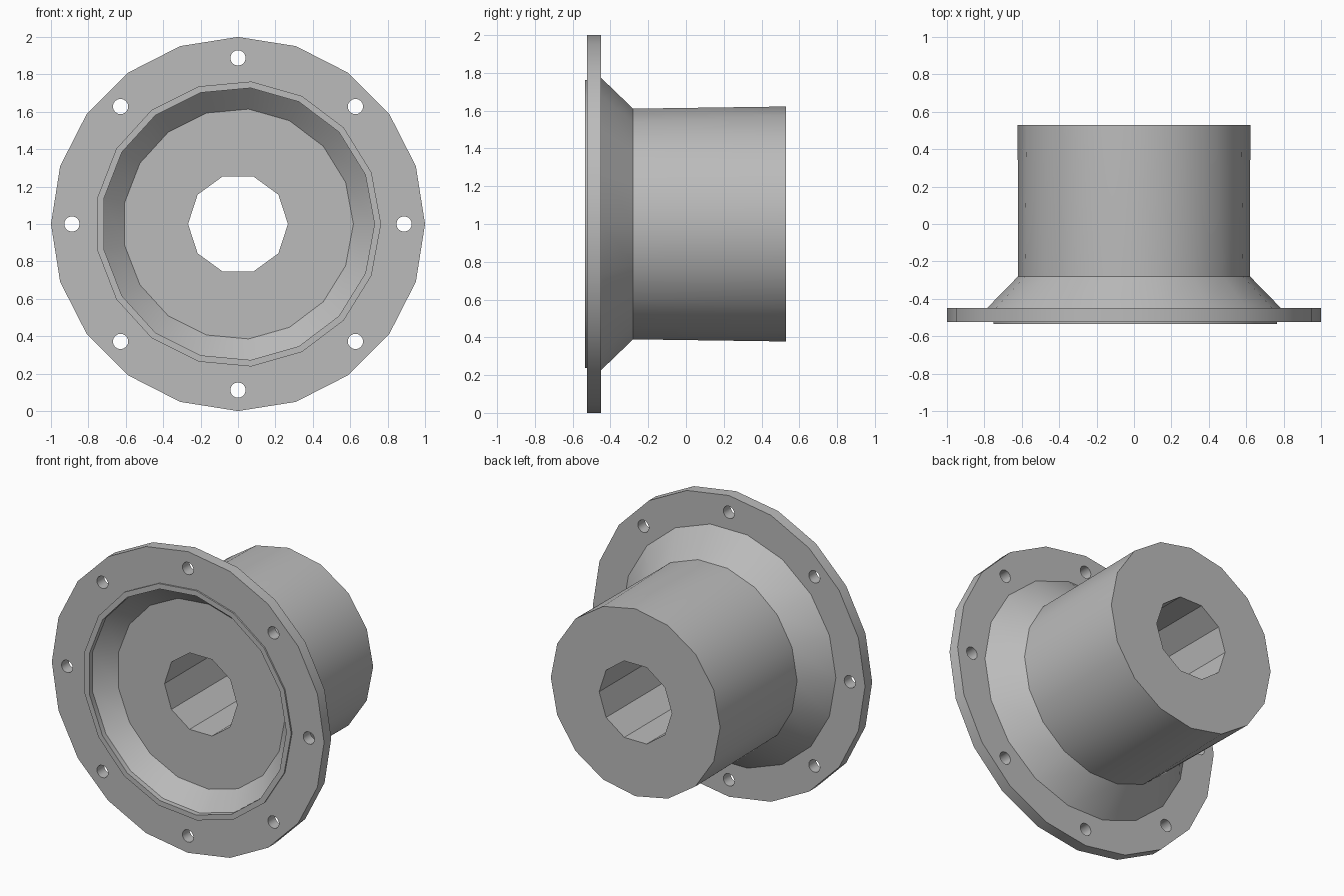
import bpy, bmesh, math
from mathutils import Matrix, Vector

cube = bpy.data.objects.get("Cube")
if cube:
    bpy.data.objects.remove(cube, do_unlink=True)

AXIS_Z = 1.0

steel = bpy.data.materials.new("plain_grey")
steel.use_nodes = True
GREY = (0.5, 0.5, 0.5, 1)
steel.diffuse_color = GREY
steel.node_tree.nodes["Principled BSDF"].inputs["Base Color"].default_value = GREY


def ring(bm, sides, radius, y):
    """Regular polygon around the y axis, first corner towards +x."""
    return [bm.verts.new((radius * math.cos(math.tau * i / sides), y,
                          AXIS_Z + radius * math.sin(math.tau * i / sides)))
            for i in range(sides)]


def join(bm, a, b):
    """Skin two rings, which may have different numbers of sides."""
    na, nb = len(a), len(b)
    if na == nb:
        for i in range(na):
            j = (i + 1) % na
            bm.faces.new((a[i], a[j], b[j], b[i]))
        return
    i = j = 0
    while i < na or j < nb:
        if j == nb or (i < na and (i + 1) / na <= (j + 1) / nb):
            bm.faces.new((a[i], a[(i + 1) % na], b[j % nb]))
            i += 1
        else:
            bm.faces.new((a[i % na], b[(j + 1) % nb], b[j]))
            j += 1


# Closed section of the hub: sides, radius, depth
section = [
    (10, 0.267, 0.53), (16, 0.622, 0.53),       # back face of barrel
    (18, 0.62, -0.28), (18, 0.786, -0.45),      # barrel side and cone
    (20, 1.0, -0.45), (20, 1.0, -0.525),        # flange
    (17, 0.765, -0.525), (17, 0.765, -0.535),   # raised lip
    (17, 0.73, -0.535), (17, 0.73, -0.50),      # lip inside
    (17, 0.617, -0.39), (10, 0.267, -0.39),     # recess and its floor
]
bm = bmesh.new()
rings = [ring(bm, *s) for s in section]
for k, r in enumerate(rings):
    join(bm, r, rings[(k + 1) % len(rings)])
bmesh.ops.recalc_face_normals(bm, faces=bm.faces)
# merge the triangles of the flat annular faces
flat = [e for e in bm.edges if len(e.link_faces) == 2
        and all(abs(f.normal.y) > 0.999 for f in e.link_faces)]
bmesh.ops.join_triangles(bm, faces=list({f for e in flat for f in e.link_faces}),
                         angle_face_threshold=0.01, angle_shape_threshold=3.1)
mesh = bpy.data.meshes.new("flanged_hub")
bm.to_mesh(mesh)
bm.free()
mesh.materials.append(steel)
hub = bpy.data.objects.new("flanged_hub", mesh)
bpy.context.collection.objects.link(hub)

# Bolt holes through the flange
bm = bmesh.new()
for i in range(8):
    a = math.tau * i / 8
    place = Matrix.Translation(Vector((0.888 * math.cos(a), -0.49,
                                       AXIS_Z + 0.888 * math.sin(a))))
    bmesh.ops.create_cone(bm, cap_ends=True, segments=16, radius1=0.041, radius2=0.041,
                          depth=0.3, matrix=place @ Matrix.Rotation(math.pi / 2, 4, 'X'))
cut_mesh = bpy.data.meshes.new("bolt_hole_cutter")
bm.to_mesh(cut_mesh)
bm.free()
cut_mesh.materials.append(steel)
cutter = bpy.data.objects.new("bolt_hole_cutter", cut_mesh)
cutter.hide_render = True
bpy.context.collection.objects.link(cutter)

bpy.ops.object.select_all(action='DESELECT')
hub.select_set(True)
bpy.context.view_layer.objects.active = hub
holes = hub.modifiers.new("bolt_holes", 'BOOLEAN')
holes.operation = 'DIFFERENCE'
holes.solver = 'EXACT'
holes.object = cutter
bpy.ops.object.modifier_apply(modifier=holes.name)
bpy.data.objects.remove(cutter, do_unlink=True)

# Smooth round walls, crisp rims and bore corners
bpy.ops.object.shade_smooth_by_angle(angle=math.radians(30))
